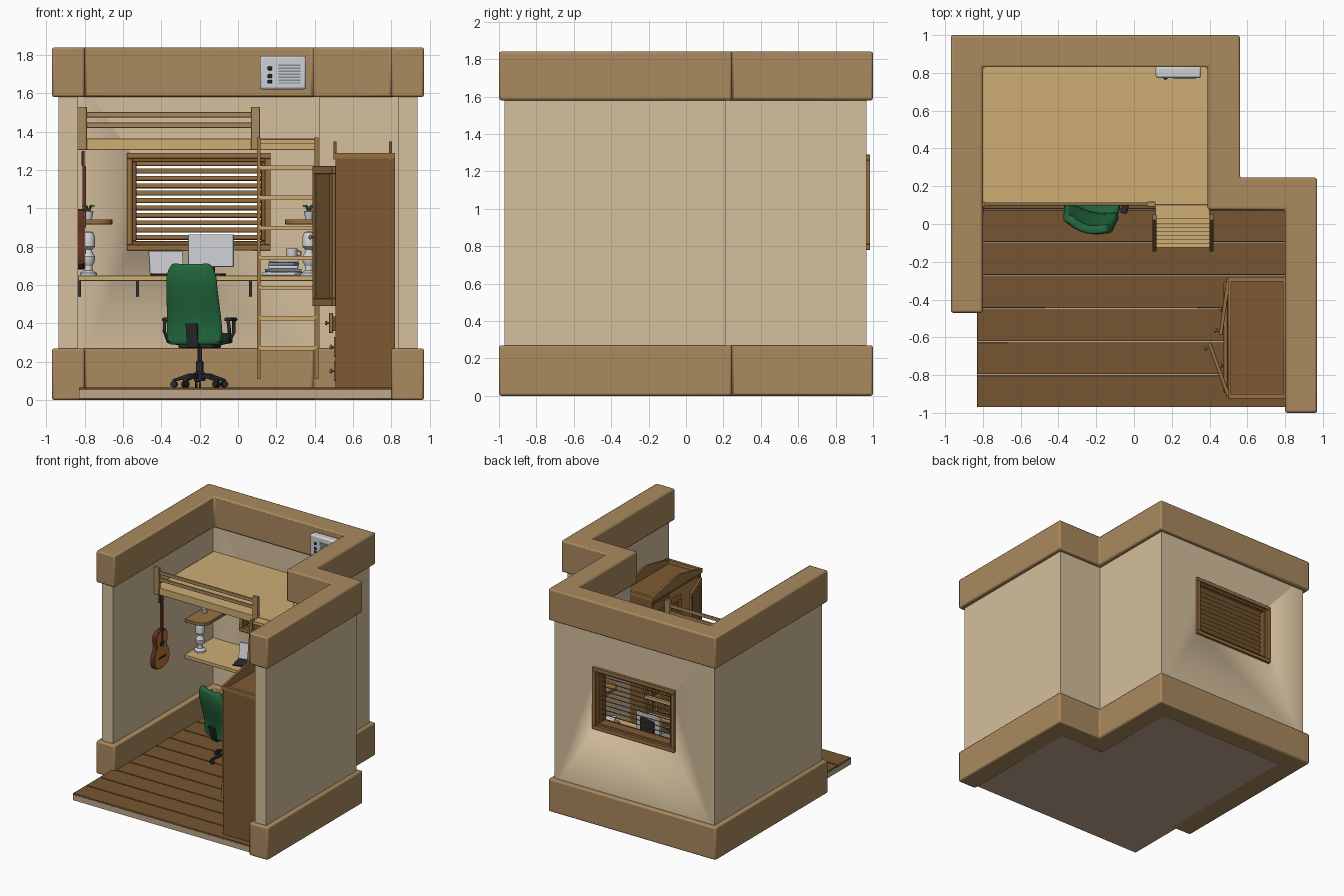
import bpy, bmesh, math
from mathutils import Matrix, Vector

if "Cube" in bpy.data.objects:
    bpy.data.objects.remove(bpy.data.objects["Cube"])

def mat(name, r, g, b):
    m = bpy.data.materials.new(name)
    m.diffuse_color = [(c / 255) ** 2.2 for c in (r, g, b)] + [1]
    m.use_nodes = True
    m.node_tree.nodes["Principled BSDF"].inputs["Base Color"].default_value = m.diffuse_color
    return m

TAN, BAND = mat("plaster", 212, 190, 156), mat("trim_wood", 168, 136, 94)
DARK, PLANK = mat("dark_wood", 124, 90, 54), mat("plank_wood", 118, 86, 52)
LIGHT, MID = mat("light_wood", 205, 172, 116), mat("mid_wood", 150, 112, 66)
GREEN, BLACK = mat("green_fabric", 40, 105, 65), mat("black_plastic", 45, 47, 52)
GREY, STEEL = mat("pale_grey", 205, 207, 210), mat("steel", 130, 136, 145)
ORANGE, RED = mat("guitar_top", 185, 115, 55), mat("guitar_side", 100, 52, 42)
LEAF, SLAB = mat("leaf", 110, 140, 90), mat("floor_base", 190, 165, 140)

def finish(name, bm, m, bevel=0, M=None, seg=2):
    bmesh.ops.recalc_face_normals(bm, faces=bm.faces)
    me = bpy.data.meshes.new(name)
    bm.to_mesh(me)
    bm.free()
    o = bpy.data.objects.new(name, me)
    bpy.context.collection.objects.link(o)
    me.materials.append(m)
    if M is not None:
        o.matrix_world = M
    if bevel:
        b = o.modifiers.new("bevel", 'BEVEL')
        b.width, b.segments = bevel, seg
    return o

def prism(name, pts, axis, lo, hi, m, bevel=0, M=None):
    put = {'x': lambda p, t: (t, p[0], p[1]), 'y': lambda p, t: (p[0], t, p[1]), 'z': lambda p, t: (p[0], p[1], t)}[axis]
    bm = bmesh.new()
    a = [bm.verts.new(put(p, lo)) for p in pts]
    b = [bm.verts.new(put(p, hi)) for p in pts]
    bm.faces.new(a)
    bm.faces.new(b)
    for i in range(len(pts)):
        j = (i + 1) % len(pts)
        bm.faces.new((a[i], a[j], b[j], b[i]))
    return finish(name, bm, m, bevel, M)

def box(name, x, y, z, m, bevel=0, M=None):
    return prism(name, [(x[0], y[0]), (x[1], y[0]), (x[1], y[1]), (x[0], y[1])], 'z', z[0], z[1], m, bevel, M)

def lathe(name, prof, loc, m, n=16, M=None):
    bm = bmesh.new()
    rings = [[bm.verts.new((loc[0] + r * math.cos(2 * math.pi * k / n), loc[1] + r * math.sin(2 * math.pi * k / n), loc[2] + z))
              for k in range(n)] for r, z in prof]
    for a, b in zip(rings, rings[1:]):
        for k in range(n):
            bm.faces.new((a[k], a[(k + 1) % n], b[(k + 1) % n], b[k]))
    bm.faces.new(rings[0])
    bm.faces.new(rings[-1])
    return finish(name, bm, m, 0, M)

def tube(name, pts, r, m, M=None):
    cu = bpy.data.curves.new(name, 'CURVE')
    cu.dimensions, cu.bevel_depth, cu.bevel_resolution, cu.use_fill_caps = '3D', r, 2, True
    s = cu.splines.new('POLY')
    s.points.add(len(pts) - 1)
    for p, c in zip(s.points, pts):
        p.co = (*c, 1)
    cu.materials.append(m)
    o = bpy.data.objects.new(name, cu)
    bpy.context.collection.objects.link(o)
    if M is not None:
        o.matrix_world = M

# walls: one angled path, thickened for the wall and both bands
PATH = [(-.885, -.47), (-.885, .915), (.475, .915), (.475, .16), (.885, .16), (.885, -1)]

def strip(h, cut=0):
    pts = [Vector(p) for p in PATH]
    pts[0].y += cut
    pts[-1].y += cut
    left, right = [], []
    for i, p in enumerate(pts):
        d = [(pts[j + 1] - pts[j]).normalized() for j in (i - 1, i) if 0 <= j < len(pts) - 1]
        n = [Vector((-v.y, v.x)) for v in d]
        off = n[0] + n[1] if len(n) == 2 else n[0]
        left.append(p + off * h)
        right.append(p - off * h)
    return left + right[::-1]

wall = prism("wall", strip(.05, .03), 'z', .2, 1.7, TAN)
prism("base_band", strip(.085), 'z', 0, .27, BAND, .012)
prism("top_band", strip(.085), 'z', 1.58, 1.84, BAND, .012)
cutter = box("window_cutter", (-.55, .14), (.8, 1.1), (.81, 1.27), TAN)
cutter.hide_render = True
cutter.display_type = 'WIRE'
b = wall.modifiers.new("window_hole", 'BOOLEAN')
b.object, b.operation, b.solver = cutter, 'DIFFERENCE', 'EXACT'

# floor slab and planks
prism("floor_slab", [(-.83, -.97), (.83, -.97), (.83, .12), (.43, .12), (.43, .87), (-.83, .87)], 'z', .008, .052, SLAB)
for i in range(11):
    y = -.97 + i * .175
    box("floor_plank", (-.83, .83 if y < .05 else .43), (y, min(y + .168, .87)), (.05, .066), PLANK, .003)

# window frame and blind
def frame(name, x0, x1, z0, z1, w, y, m, M=None):
    for zz in ((z0, z0 + w), (z1 - w, z1)):
        box(name + "_rail", (x0, x1), y, zz, m, .003, M)
    for xx in ((x0, x0 + w), (x1 - w, x1)):
        box(name + "_stile", xx, y, (z0 + w, z1 - w), m, .003, M)

frame("window_outer", -.58, .17, .78, 1.29, .03, (.845, .985), MID)
frame("window_inner", -.552, .142, .808, 1.264, .022, (.87, .965), DARK)
for i in range(11):
    z = .848 + i * .0385
    prism("blind_slat", [(.892, z - .009), (.897, z - .013), (.932, z + .009), (.927, z + .013)], 'x', -.53, .12, MID)

# loft bed with guard rail
box("loft_bed", (-.83, .42), (.1, .87), (1.305, 1.365), LIGHT, .004)
for x in (-.835, .068):
    box("guard_post", (x, x + .047), (.092, .118), (1.305, 1.53), BAND, .003)
for z in (1.42, 1.475):
    box("guard_rail", (-.8, .08), (.098, .114), (z, z + .027), BAND, .003)

# ladder
for x in (.098, .4):
    prism("ladder_side", [(.05, 1.37), (.02, 1.37), (-.145, .11), (-.115, .11)], 'x', x, x + .02, MID)
box("ladder_landing", (.115, .4), (.03, .11), (1.335, 1.36), LIGHT)
for i in range(7):
    z = .27 + i * .157
    y = -.13 + (z - .11) * .131
    box("ladder_rung", (.11, .41), (y - .015, y + .018), (z - .011, z + .011), LIGHT)

# desk, brackets and corner shelves with rounded ends
box("desk_top", (-.835, .42), (.49, .87), (.622, .65), LIGHT, .004)
for x in (-.826, -.525, .065):
    prism("desk_bracket", [(.52, .622), (.86, .622), (.86, .54), (.82, .55), (.55, .6)], 'x', x - .008, x + .008, STEEL)
for s, cx in ((1, -.835), (-1, .425)):
    arc = [(cx + s * (.1 + .08 * math.sin(a)), .58 - .08 * math.cos(a)) for a in [k * math.pi / 12 for k in range(7)]]
    prism("wall_shelf", [(cx, .87), (cx, .5)] + arc + [(cx + s * .18, .87)], 'z', .917, .943, MID, .003)
    box("shelf_bracket", (cx, cx + s * .025), (.55, .85), (.9, .917), MID)
    lx = cx + s * .055
    lathe("table_lamp", [(.045, 0), (.045, .012), (.022, .025), (.02, .05), (.034, .075), (.034, .1), (.02, .12),
                         (.018, .135), (.034, .15), (.034, .2), (.025, .225), (.01, .23)], (lx, .62, .65), GREY)
    lathe("plant_pot", [(.018, 0), (.026, .04), (.022, .042)], (lx, .68, .943), GREY, 12)
    for k in range(6):
        a = k * math.pi / 3
        c, d = math.cos(a), math.sin(a)
        tube("plant_leaf", [(lx, .68, .975), (lx + .016 * c, .68 + .016 * d, 1.01), (lx + .032 * c, .68 + .032 * d, 1.015)], .005, LEAF)

# monitor and laptop
M = Matrix.Translation((-.14, .68, 0)) @ Matrix.Rotation(math.radians(-8), 4, 'Z')
box("monitor", (-.12, .12), (-.012, .012), (.695, .865), GREY, .004, M)
box("monitor_back", (-.07, .07), (.012, .03), (.73, .83), BLACK, .005, M)
box("monitor_neck", (-.015, .015), (.015, .03), (.66, .75), BLACK, 0, M)
box("monitor_foot", (-.07, .07), (-.04, .06), (.65, .66), BLACK, .003, M)
box("keyboard", (-.13, .07), (-.14, -.08), (.65, .66), BLACK, .002, M)
M = Matrix.Translation((-.37, .68, .65)) @ Matrix.Rotation(math.radians(14), 4, 'Z')
box("laptop_base", (-.09, .09), (-.12, 0), (0, .01), BLACK, .002, M)
prism("laptop_screen", [(0, .008), (.01, .008), (.04, .128), (.03, .128)], 'x', -.09, .09, GREY, 0, M)

# heap of folded things and a mug
for i in range(5):
    M = Matrix.Translation((.24, .69, .65 + i * .017)) @ Matrix.Rotation(math.radians((i * 37) % 50 - 25), 4, 'Z')
    box("folded_item", (-.1 + i * .01, .09 - i * .008), (-.065, .065), (0, .017), STEEL if i % 2 else GREY, .006, M)
lathe("mug", [(.027, 0), (.03, .01), (.03, .055), (.026, .055), (.024, .01)], (.28, .69, .737), GREY)
tube("mug_handle", [(.31, .69, .78), (.327, .69, .775), (.327, .69, .757), (.307, .69, .75)], .004, GREY)

# office chair
C = Matrix.Translation((-.2, .17, 0)) @ Matrix.Rotation(math.radians(-14), 4, 'Z')
def cushion(name, nx, nz, fn, thick):
    bm = bmesh.new()
    g = [[bm.verts.new(fn(2 * i / nx - 1, j / nz)) for i in range(nx + 1)] for j in range(nz + 1)]
    for j in range(nz):
        for i in range(nx):
            bm.faces.new((g[j][i], g[j][i + 1], g[j + 1][i + 1], g[j + 1][i]))
    o = finish(name, bm, GREEN, 0, C)
    s = o.modifiers.new("thickness", 'SOLIDIFY')
    s.thickness, s.offset = thick, 0
    bv = o.modifiers.new("round", 'BEVEL')
    bv.width, bv.segments = .014, 3

def width(v):
    return .148 - .022 * v - .03 * max(0, v - .88) / .12 - .02 * max(0, .1 - v) / .1
cushion("chair_back", 8, 12, lambda u, v: (u * width(v), -.13 - .07 * v + .035 * u * u + .012 * math.sin(v * 6), .29 + .42 * v), .045)
cushion("chair_seat", 8, 8, lambda u, v: (u * .14, -.13 + .29 * v, .315 + .012 * u * u - .02 * max(0, v - .75)), .05)
box("seat_plate", (-.09, .09), (-.1, .1), (.272, .292), BLACK, .005, C)
prism("back_support", [(-.1, .275), (-.15, .275), (-.185, .4), (-.165, .4), (-.14, .3)], 'x', -.03, .03, BLACK, 0, C)
for s in (1, -1):
    tube("chair_arm", [(s * .09, 0, .29), (s * .165, -.02, .305), (s * .175, -.06, .36), (s * .17, -.07, .415),
                       (s * .165, .07, .42), (s * .17, .05, .35), (s * .155, .0, .3)], .009, BLACK, C)
    box("arm_pad", (s * .15, s * .185), (-.075, .075), (.412, .43), BLACK, .006, C)
lathe("chair_column", [(.03, .1), (.032, .14), (.02, .15), (.02, .2), (.012, .205), (.012, .275)], (0, 0, 0), BLACK, 12, C)
for k in range(5):
    L = C @ Matrix.Rotation(k * math.tau / 5 + .3, 4, 'Z')
    prism("chair_leg", [(.01, .11), (.01, .14), (.06, .138), (.145, .108), (.145, .095), (.06, .115)], 'x', -.012, .012, BLACK, .003, L)
    for x in (-.015, .004):
        prism("caster", [(.138 + .017 * math.cos(a), .083 + .017 * math.sin(a)) for a in [q * math.tau / 12 for q in range(12)]],
              'x', x, x + .011, BLACK, 0, L)

# guitar on the left wall
half = [(0, .68), (.05, .684), (.09, .71), (.103, .76), (.092, .81), (.07, .85), (.066, .88), (.075, .92), (.072, .96), (.045, .99), (0, .996)]
def outline(k):
    return [(.15 + y * k, .83 + (z - .83) * k) for y, z in half] + [(.15 - y * k, .83 + (z - .83) * k) for y, z in half[-2:0:-1]]
prism("guitar_body", outline(1), 'x', -.838, -.802, RED, .003)
prism("guitar_top", outline(.95), 'x', -.803, -.798, ORANGE)
disc = [(.15 + .028 * math.cos(q * math.tau / 16), .885 + .028 * math.sin(q * math.tau / 16)) for q in range(16)]
prism("sound_hole", disc, 'x', -.8, -.797, BLACK)
box("guitar_bridge", (-.8, -.793), (.11, .19), (.765, .78), BLACK)
box("guitar_neck", (-.81, -.793), (.138, .162), (.9, 1.22), RED)
box("guitar_head", (-.815, -.8), (.13, .17), (1.22, 1.3), RED, .003)
for z in (1.235, 1.26, 1.285):
    box("tuning_peg", (-.812, -.804), (.118, .182), (z - .004, z + .004), STEEL)

# wardrobe carcass with pediments
for y in (-.92, -.3):
    box("wardrobe_side", (.508, .82), (y, y + .02), (.066, 1.26), DARK)
    box("wardrobe_cornice", (.498, .82), (y - .004, y + .02), (1.26, 1.29), MID)
box("wardrobe_back", (.785, .82), (-.9, -.3), (.066, 1.26), DARK)
for z in (.066, .465, .85, 1.235):
    box("wardrobe_shelf", (.508, .785), (-.9, -.3), (z, z + .025), DARK)
for x in (.498, .788):
    prism("wardrobe_pediment", [(-.924, 1.255), (-.28, 1.255), (-.28, 1.29), (-.57, 1.35), (-.63, 1.35), (-.924, 1.29)], 'x', x, x + .016, MID)
# doors standing ajar
for s, hy, ang in ((1, -.91, 20), (-1, -.29, -8)):
    D = Matrix.Translation((.5, hy, 0)) @ Matrix.Rotation(math.radians(ang + s * 90), 4, 'Z')
    frame("door", 0, .3, .49, 1.22, .04, (-.01, .01), MID, D)
    box("door_panel", (.04, .26), (-.004, .004), (.53, 1.18), DARK, 0, D)
    lathe("door_knob", [(.006, 0), (.006, .01), (.014, .018), (.008, .026)], (0, 0, 0), BAND, 12,
          D @ Matrix.Translation((.28, s * .01, .85)) @ Matrix.Rotation(-s * math.pi / 2, 4, 'X'))
# drawers, the upper one pulled out
for z, x in ((.1, .5), (.35, .475), (.225, .5)):
    box("drawer_front", (x, x + .02), (-.895, -.305), (z, z + .105), MID, .003)
    box("drawer_box", (x + .02, .77), (-.88, -.32), (z + .01, z + .085), DARK)
    for y in (-.75, -.45):
        lathe("drawer_knob", [(.006, 0), (.006, .008), (.014, .014), (.008, .022)], (0, 0, 0), BAND, 12,
              Matrix.Translation((x, y, z + .052)) @ Matrix.Rotation(-math.pi / 2, 4, 'Y'))

# air conditioner high on the back wall
box("air_unit", (.115, .355), (.772, .835), (1.62, 1.795), GREY, .012)
for i in range(7):
    box("air_vent", (.21, .325), (.767, .775), (1.65 + i * .0155, 1.657 + i * .0155), STEEL)
for z in (1.66, 1.69, 1.73):
    box("air_button", (.155, .178), (.766, .775), (z - .01, z + .01), BLACK, .004)

bpy.ops.object.select_all(action='DESELECT')
for o in bpy.data.objects:
    if o.type == 'MESH':
        o.select_set(True)
        bpy.context.view_layer.objects.active = o
bpy.ops.object.shade_smooth_by_angle(angle=math.radians(30))
